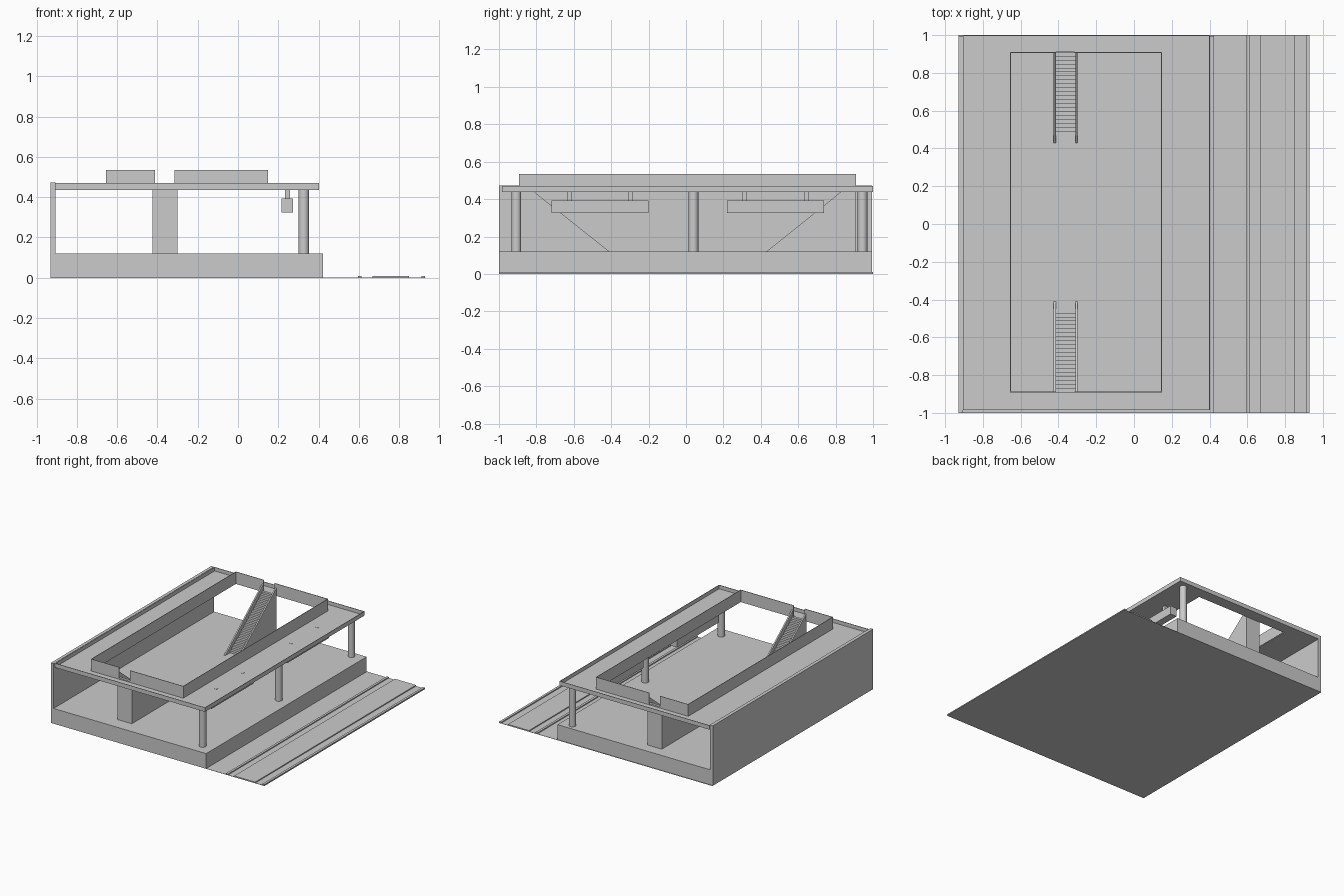
import bpy, bmesh, math

if "Cube" in bpy.data.objects:
    bpy.data.objects.remove(bpy.data.objects["Cube"])


def make(name, bm):
    bmesh.ops.recalc_face_normals(bm, faces=bm.faces)
    me = bpy.data.meshes.new(name)
    bm.to_mesh(me)
    bm.free()
    ob = bpy.data.objects.new(name, me)
    bpy.context.collection.objects.link(ob)
    return ob


def prism(name, pts, lo, hi, axis='z'):
    """Extrude a 2D outline along z (points are x,y) or x (points are y,z)."""
    bm = bmesh.new()
    place = (lambda a, b: (a, b, lo)) if axis == 'z' else (lambda a, b: (lo, a, b))
    face = bm.faces.new([bm.verts.new(place(*p)) for p in pts])
    ext = bmesh.ops.extrude_face_region(bm, geom=[face])
    vs = [v for v in ext['geom'] if isinstance(v, bmesh.types.BMVert)]
    d = hi - lo
    bmesh.ops.translate(bm, verts=vs, vec=(0, 0, d) if axis == 'z' else (d, 0, 0))
    return make(name, bm)


def rect(x0, x1, y0, y1):
    return [(x0, y0), (x1, y0), (x1, y1), (x0, y1)]


def box(name, x0, x1, y0, y1, z0, z1):
    return prism(name, rect(x0, x1, y0, y1), z0, z1)


def ring(name, outer, inner, z0, z1):
    """Rectangular frame between two rectangles."""
    bm = bmesh.new()
    loops = [[bm.verts.new((x, y, z)) for x, y in rect(*r)]
             for r, z in ((outer, z0), (outer, z1), (inner, z1), (inner, z0))]
    for k in range(4):
        a, b = loops[k], loops[(k + 1) % 4]
        for i in range(4):
            j = (i + 1) % 4
            bm.faces.new((a[i], a[j], b[j], b[i]))
    return make(name, bm)


FLOOR, DECK = 0.12, 0.441

# Ground, platform and back wall
box('ground', -0.93, 0.93, -1, 1, 0, 0.002)
box('platform', -0.93, 0.423, -1, 0.995, 0, FLOOR)
box('side_wall', -0.93, -0.905, -1, 0.995, FLOOR, 0.472)

# Track bed and rails
box('track_bed', 0.667, 0.85, -1, 1, 0.002, 0.01)
box('inner_rail', 0.595, 0.613, -1, 1, 0.002, 0.01)
box('outer_rail', 0.91, 0.928, -1, 1, 0.002, 0.01)

# Roof deck with a large opening and a thin raised rim
roof = (-0.905, 0.402, -0.985, 1.0)
hole = (-0.656, 0.148, -0.892, 0.91)
ring('roof_deck', roof, hole, 0.437, DECK)
t = 0.004
ring('roof_rim', roof, (roof[0] + t, roof[1] - t, roof[2] + t, roof[3] - t), DECK, 0.47)

# Parapet around the opening, broken at both ends for the stairs
x0, x1, y0, y1 = hole
for name, gap, xs, s in (('parapet_left', -0.412, x0, 1), ('parapet_right', -0.316, x1, -1)):
    prism(name, [(gap, y0), (xs, y0), (xs, y1), (gap, y1), (gap, y1 - t),
                 (xs + s * t, y1 - t), (xs + s * t, y0 + t), (gap, y0 + t)], DECK, 0.535)

# Stairs: stepped wedge between two sloping side panels
STEPS = 20
for name, foot, top in (('front', -0.41, -0.892), ('back', 0.43, 0.908)):
    d = math.copysign(1, top)
    start = foot + d * 0.06
    run, rise = (top - start) / STEPS, 0.33 / STEPS
    pts = [(top, FLOOR), (start, FLOOR)]
    for i in range(STEPS):
        z = FLOOR + (i + 1) * rise
        pts += [(start + i * run, z), (start + (i + 1) * run, z)]
    prism(name + '_stairs', pts, -0.414, -0.311, 'x')
    side = [(foot, FLOOR), (top, FLOOR), (top, 0.503)]
    prism(name + '_stair_panel_left', side, -0.425, -0.414, 'x')
    prism(name + '_stair_panel_right', side, -0.311, -0.3, 'x')

# Round columns along the platform edge
for i, y in enumerate((-0.907, 0.04, 0.944)):
    bpy.ops.mesh.primitive_cylinder_add(vertices=32, radius=0.026, depth=0.437 - FLOOR,
                                        location=(0.327, y, (0.437 + FLOOR) / 2))
    bpy.context.object.name = f'column_{i + 1}'
    bpy.ops.object.shade_smooth_by_angle()

# Hanging sign boxes on pairs of hangers
for i, (a, b, hangers) in enumerate(((-0.72, -0.2, (-0.622, -0.297)),
                                     (0.22, 0.738, (0.314, 0.642)))):
    box(f'sign_{i + 1}', 0.217, 0.274, a, b, 0.325, 0.393)
    for j, y in enumerate(hangers):
        box(f'sign_{i + 1}_hanger_{j + 1}', 0.234, 0.258, y - 0.012, y + 0.012, 0.393, DECK + 0.001)
